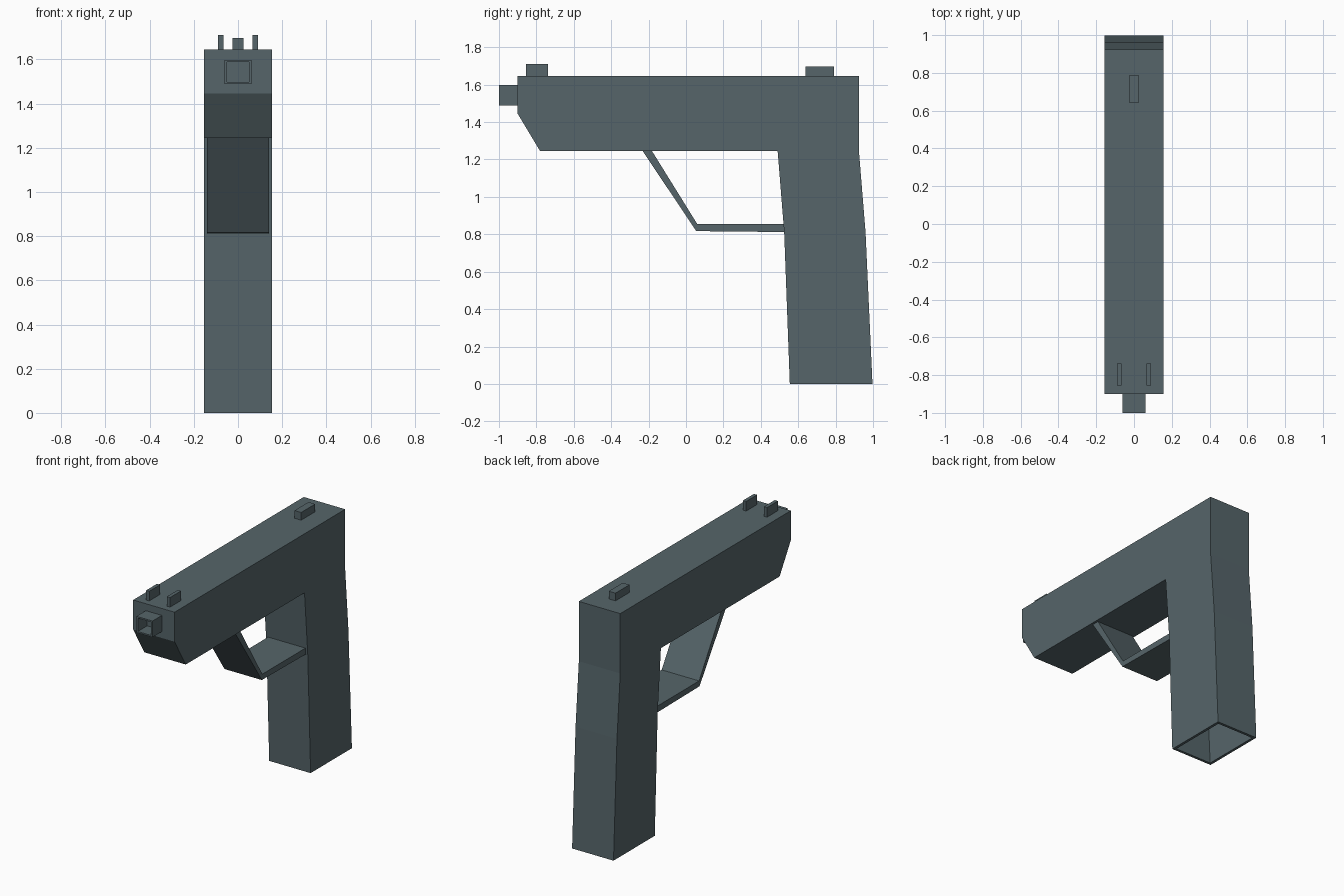
import bpy, bmesh
from mathutils import Vector

if "Cube" in bpy.data.objects:
    bpy.data.objects.remove(bpy.data.objects["Cube"])

metal = bpy.data.materials.new("dark slate grey")
metal.diffuse_color = (0.092, 0.130, 0.143, 1)
metal.use_nodes = True
metal.node_tree.nodes["Principled BSDF"].inputs["Base Color"].default_value = metal.diffuse_color


def finish(name, bm):
    bmesh.ops.recalc_face_normals(bm, faces=bm.faces[:])
    me = bpy.data.meshes.new(name)
    bm.to_mesh(me)
    bm.free()
    me.materials.append(metal)
    ob = bpy.data.objects.new(name, me)
    bpy.context.collection.objects.link(ob)
    return ob


def side_profile(points, half_width):
    """Extrude a (y, z) outline across x."""
    bm = bmesh.new()
    face = bm.faces.new([bm.verts.new((-half_width, y, z)) for y, z in points])
    res = bmesh.ops.extrude_face_region(bm, geom=[face])
    verts = [g for g in res["geom"] if isinstance(g, bmesh.types.BMVert)]
    bmesh.ops.translate(bm, verts=verts, vec=(2 * half_width, 0, 0))
    bmesh.ops.recalc_face_normals(bm, faces=bm.faces[:])
    return bm


def box(x0, x1, y0, y1, z0, z1):
    bm = side_profile([(y0, z0), (y1, z0), (y1, z1), (y0, z1)], (x1 - x0) / 2)
    bmesh.ops.translate(bm, verts=bm.verts[:], vec=((x0 + x1) / 2, 0, 0))
    return bm


def hollow(bm, direction, rim, offset):
    """Sink a rimmed opening into the face that points along direction."""
    bm.normal_update()
    face = max(bm.faces, key=lambda f: f.normal.dot(Vector(direction)))
    bmesh.ops.inset_region(bm, faces=[face], thickness=rim, use_even_offset=True)
    res = bmesh.ops.extrude_discrete_faces(bm, faces=[face])
    bmesh.ops.translate(bm, verts=res["faces"][0].verts[:], vec=offset)


# Body and grip in one outline, with an open well in the grip's underside
bm = side_profile([(-0.90, 1.645), (0.925, 1.645), (0.925, 1.24), (0.96, 0.81),
                   (0.997, 0), (0.555, 0), (0.525, 0.81), (0.49, 1.245),
                   (-0.78, 1.245), (-0.90, 1.445)], 0.155)
hollow(bm, (0, 0, -1), 0.018, (0, -0.065, 1.2))
finish("body_and_grip", bm)

# Square hollow muzzle
bm = box(-0.06, 0.06, -1.0, -0.895, 1.488, 1.598)
hollow(bm, (0, -1, 0), 0.01, (0, 0.1, 0))
finish("muzzle", bm)

# Trigger guard: bent flat strip
finish("guard", side_profile([(-0.235, 1.25), (-0.185, 1.25), (0.06, 0.855),
                              (0.53, 0.855), (0.53, 0.812), (0.055, 0.817)], 0.14))

# Sights on the top
for side, label in ((-1, "left"), (1, "right")):
    c = side * 0.078
    finish("front_sight_" + label,
           box(c - 0.012, c + 0.012, -0.855, -0.738, 1.64, 1.71))
finish("rear_sight", box(-0.025, 0.025, 0.64, 0.79, 1.64, 1.697))
